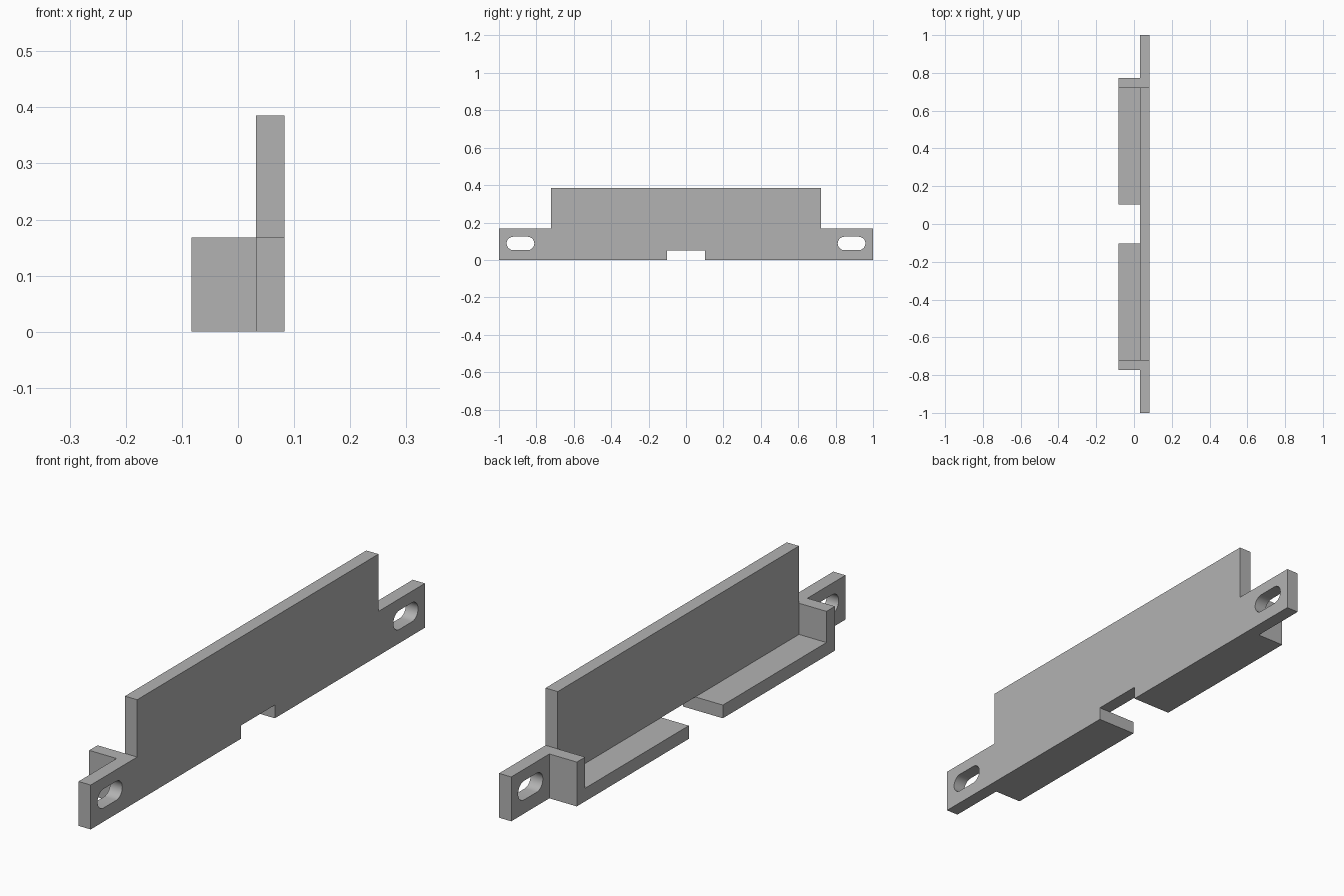
import bpy
import bmesh
from math import pi, cos, sin

cube = bpy.data.objects.get("Cube")
if cube:
    bpy.data.objects.remove(cube, do_unlink=True)

GREY = (0.45, 0.45, 0.45, 1.0)
grey = bpy.data.materials.new("plain grey")
grey.use_nodes = True
grey.diffuse_color = GREY
grey.node_tree.nodes["Principled BSDF"].inputs["Base Color"].default_value = GREY

# Main dimensions
BACK, FACE, FRONT = -0.083, 0.032, 0.083   # x of shelf edge, plate back, plate face
THICK = 0.05                               # shelf and end wall thickness
TAB_TOP, PLATE_TOP = 0.168, 0.385
GAP, SHOULDER, WALL = 0.102, 0.722, 0.772  # y of central notch, raised panel, end wall


def extrude_profile(name, outlines, x0, x1):
    """Fill (y, z) outlines, holes included, and extrude from x0 to x1."""
    curve = bpy.data.curves.new(name, "CURVE")
    curve.dimensions = "2D"
    curve.fill_mode = "BOTH"
    curve.extrude = (x1 - x0) / 2
    for points in outlines:
        spline = curve.splines.new("POLY")
        spline.points.add(len(points) - 1)
        for p, (y, z) in zip(spline.points, points):
            p.co = (y, z, 0, 1)
        spline.use_cyclic_u = True
    temp = bpy.data.objects.new(name + " profile", curve)
    bpy.context.collection.objects.link(temp)
    bpy.context.view_layer.update()
    mesh = bpy.data.meshes.new_from_object(
        temp.evaluated_get(bpy.context.evaluated_depsgraph_get()))
    bpy.data.objects.remove(temp, do_unlink=True)

    # Stand the profile up: local x, y, z become y, z, x
    bm = bmesh.new()
    bm.from_mesh(mesh)
    bmesh.ops.remove_doubles(bm, verts=bm.verts, dist=1e-5)
    for v in bm.verts:
        y, z, x = v.co
        v.co = (x + (x0 + x1) / 2, y, z)
    bmesh.ops.recalc_face_normals(bm, faces=bm.faces)
    bm.to_mesh(mesh)
    bm.free()

    mesh.name = name
    mesh.materials.clear()
    mesh.materials.append(grey)
    obj = bpy.data.objects.new(name, mesh)
    bpy.context.collection.objects.link(obj)
    bpy.ops.object.select_all(action="DESELECT")
    obj.select_set(True)
    bpy.context.view_layer.objects.active = obj
    bpy.ops.object.shade_smooth_by_angle(angle=pi / 6)
    return obj


def slot(cy, cz, half, r, steps=16):
    """Rounded slot outline, lying along y."""
    points = []
    for side in (1, -1):
        for i in range(steps + 1):
            a = -pi / 2 + pi * i / steps
            points.append((cy + side * (half - r + r * cos(a)), cz + side * r * sin(a)))
    return points


# Upright plate with raised panel, mounting tabs, slots and bottom notch
half_outline = [(GAP, THICK), (GAP, 0), (1, 0), (1, TAB_TOP),
                (SHOULDER, TAB_TOP), (SHOULDER, PLATE_TOP)]
outline = half_outline + [(-y, z) for y, z in reversed(half_outline)]
slots = [slot(s * 0.885, 0.088, 0.074, 0.036) for s in (1, -1)]
extrude_profile("upright_plate", [outline] + slots, FACE, FRONT)

# Shelf with end wall, one at each end
bracket = [(GAP, 0), (WALL, 0), (WALL, TAB_TOP),
           (SHOULDER, TAB_TOP), (SHOULDER, THICK), (GAP, THICK)]
for name, s in (("back_shelf", 1), ("front_shelf", -1)):
    extrude_profile(name, [[(s * y, z) for y, z in bracket]], BACK, FACE)
